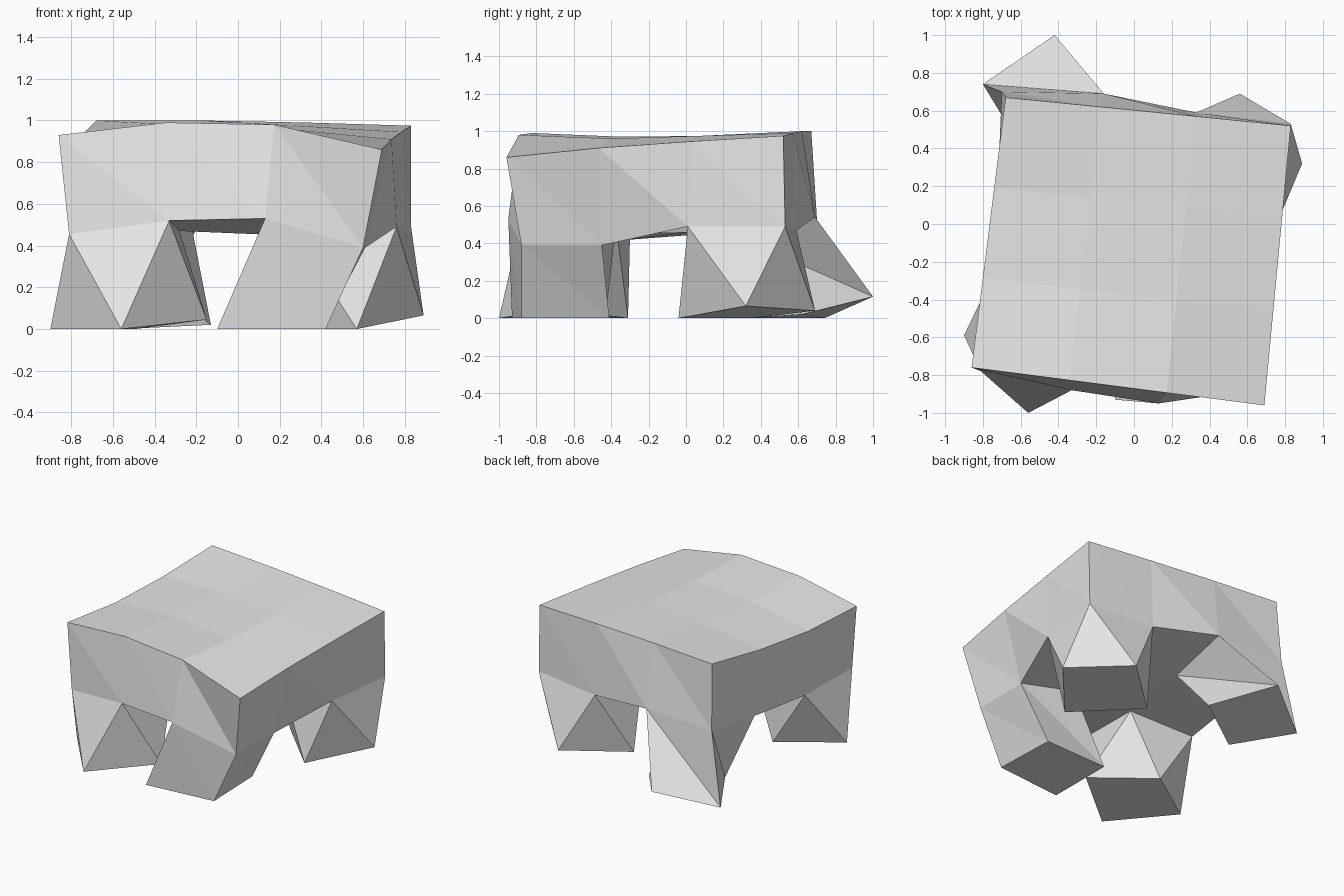
import bpy
from mathutils import Vector

default_cube = bpy.data.objects.get("Cube")
if default_cube:
    bpy.data.objects.remove(default_cube, do_unlink=True)

# Single plain grey material
grey = bpy.data.materials.new("plain_grey")
grey.use_nodes = True
shade = (0.8, 0.8, 0.8, 1)
grey.diffuse_color = shade
grey.node_tree.nodes["Principled BSDF"].inputs["Base Color"].default_value = shade


def add_part(name, faces):
    """Make a flat-shaded mesh object from faces given as lists of points."""
    points, index = [], {}
    polygons = []
    for face in faces:
        polygon = []
        for point in face:
            key = tuple(point)
            if key not in index:
                index[key] = len(points)
                points.append(key)
            polygon.append(index[key])
        polygons.append(polygon)
    mesh = bpy.data.meshes.new(name)
    mesh.from_pydata(points, [], polygons)
    mesh.materials.append(grey)
    mesh.update()
    part = bpy.data.objects.new(name, mesh)
    bpy.context.collection.objects.link(part)
    return part


def cell_loop(column, row):
    """Corners of one grid cell, clockwise from above."""
    return [(column, row), (column, row + 1),
            (column + 1, row + 1), (column + 1, row)]


# Upper surface: a skewed rectangle in plan, with a height for each grid point
front_left, front_right = Vector((-.86, -.76)), Vector((.69, -.96))
back_left, back_right = Vector((-.68, .67)), Vector((.83, .52))
heights = [(.93, .99, .98, .86),
           (.91, .97, .96, .91),
           (.94, .975, .975, .945),
           (1, 1, .99, .975)]
top, under = {}, {}
for row in range(4):
    start = front_left.lerp(back_left, row / 3)
    end = front_right.lerp(back_right, row / 3)
    for column in range(4):
        plan = start.lerp(end, column / 3)
        top[column, row] = (plan.x, plan.y, heights[row][column])

# Underside grid, row by row from front to back
under_rows = [
    [(-.81, -.78, .455), (-.33, -.88, .52), (.13, -.95, .53), (.6, -.88, .39)],
    [(-.76, -.3, .42), (-.28, -.37, .47), (.2, -.38, .45), (.61, -.45, .39)],
    [(-.72, .23, .46), (-.22, .18, .48), (.27, .12, .46), (.76, .01, .49)],
    [(-.7, .7, .53), (-.16, .69, .54), (.33, .59, .47), (.83, .53, .49)],
]
for row, line in enumerate(under_rows):
    for column, point in enumerate(line):
        under[column, row] = point

# Tabletop: upper cells, underside between the legs, and a faceted rim
slab_faces = []
for row in range(3):
    for column in range(3):
        loop = cell_loop(column, row)
        slab_faces.append([top[corner] for corner in reversed(loop)])
        if column == 1 or row == 1:
            slab_faces.append([under[corner] for corner in loop])
rim = ([(step, 0) for step in range(3)] + [(3, step) for step in range(3)]
       + [(3 - step, 3) for step in range(3)]
       + [(0, 3 - step) for step in range(3)])
for here, after in zip(rim, rim[1:] + rim[:1]):
    slab_faces.append([top[here], under[here], under[after]])
    slab_faces.append([top[here], under[after], top[after]])
add_part("tabletop", slab_faces)


def add_leg(name, column, row, turn, feet):
    """Twisted leg from an underside cell down to four foot points."""
    loop = cell_loop(column, row)
    loop = loop[turn:] + loop[:turn]
    upper = [under[corner] for corner in loop]
    faces = [feet]
    for side in range(4):
        after = (side + 1) % 4
        faces.append([upper[side], upper[after], feet[side]])
        faces.append([upper[after], feet[after], feet[side]])
    add_part(name, faces)


# Legs: foot points run clockwise, starting below the outer corner
add_leg("front_leg_a", 0, 0, 0,
        [(-.9, -.59, 0), (-.49, -.31, 0), (-.15, -.68, .045), (-.56, -1, 0)])
add_leg("back_leg_a", 0, 2, 1,
        [(-.8, .74, 0), (-.42, 1, .115), (-.13, .62, .02), (-.55, .33, 0)])
add_leg("back_leg_b", 2, 2, 2,
        [(.89, .32, .065), (.57, -.04, 0), (.18, .35, 0), (.56, .69, .04)])
add_leg("front_leg_b", 2, 0, 3,
        [(.42, -.88, 0), (-.1, -.93, 0), (-.1, -.43, 0), (.405, -.41, 0)])
